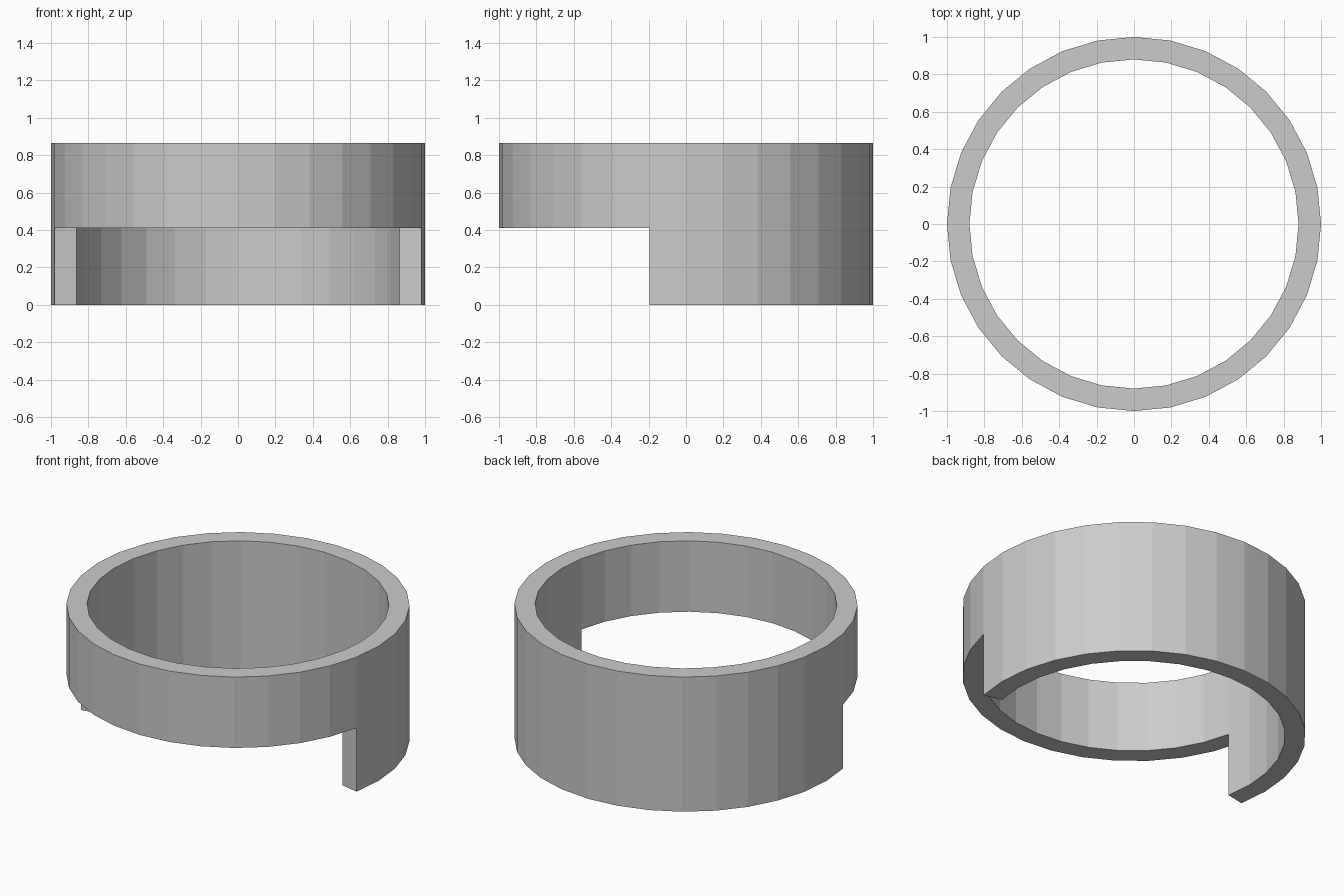
import bpy, bmesh, math

if "Cube" in bpy.data.objects:
    bpy.data.objects.remove(bpy.data.objects["Cube"])

SIDES = 32
R_OUT, R_IN = 1.0, 0.88
Z_LOW, Z_STEP, Z_TOP = 0.0, 0.41, 0.866

bm = bmesh.new()


def column(i, z):
    """Outer and inner corner of the wall at step i and height z."""
    a = 2 * math.pi * i / SIDES
    return [bm.verts.new((r * math.cos(a), r * math.sin(a), z)) for r in (R_OUT, R_IN)]


def is_full(i):
    # the front 14 sectors stop at the step
    return i <= 16 or i >= SIDES - 1


top = [column(i, Z_TOP) for i in range(SIDES)]
mid = [column(i, Z_STEP) for i in range(SIDES)]
low = {i: column(i, Z_LOW) for i in range(SIDES) if is_full(i) or i == 17}


def walls(upper, lower, i, j):
    bm.faces.new((lower[i][0], lower[j][0], upper[j][0], upper[i][0]))
    bm.faces.new((lower[j][1], lower[i][1], upper[i][1], upper[j][1]))


def underside(ring, i, j):
    bm.faces.new((ring[i][0], ring[i][1], ring[j][1], ring[j][0]))


for i in range(SIDES):
    j = (i + 1) % SIDES
    # upper band and rim
    bm.faces.new((top[i][0], top[j][0], top[j][1], top[i][1]))
    walls(top, mid, i, j)
    # lower skirt around the back, open step at the front
    if is_full(i):
        walls(mid, low, i, j)
        underside(low, i, j)
    else:
        underside(mid, i, j)

# radial end faces of the skirt
for i in (17, SIDES - 1):
    bm.faces.new((low[i][0], low[i][1], mid[i][1], mid[i][0]))

bmesh.ops.recalc_face_normals(bm, faces=bm.faces)
# merge the coplanar wall halves at the back
seam = [e for e in bm.edges if len(e.link_faces) == 2
        and all(abs(v.co.z - Z_STEP) < 1e-5 for v in e.verts)
        and e.link_faces[0].normal.dot(e.link_faces[1].normal) > 0.999]
bmesh.ops.dissolve_edges(bm, edges=seam, use_verts=True)

mesh = bpy.data.meshes.new("stepped_ring")
bm.to_mesh(mesh)
bm.free()
ring = bpy.data.objects.new("stepped_ring", mesh)
bpy.context.collection.objects.link(ring)
